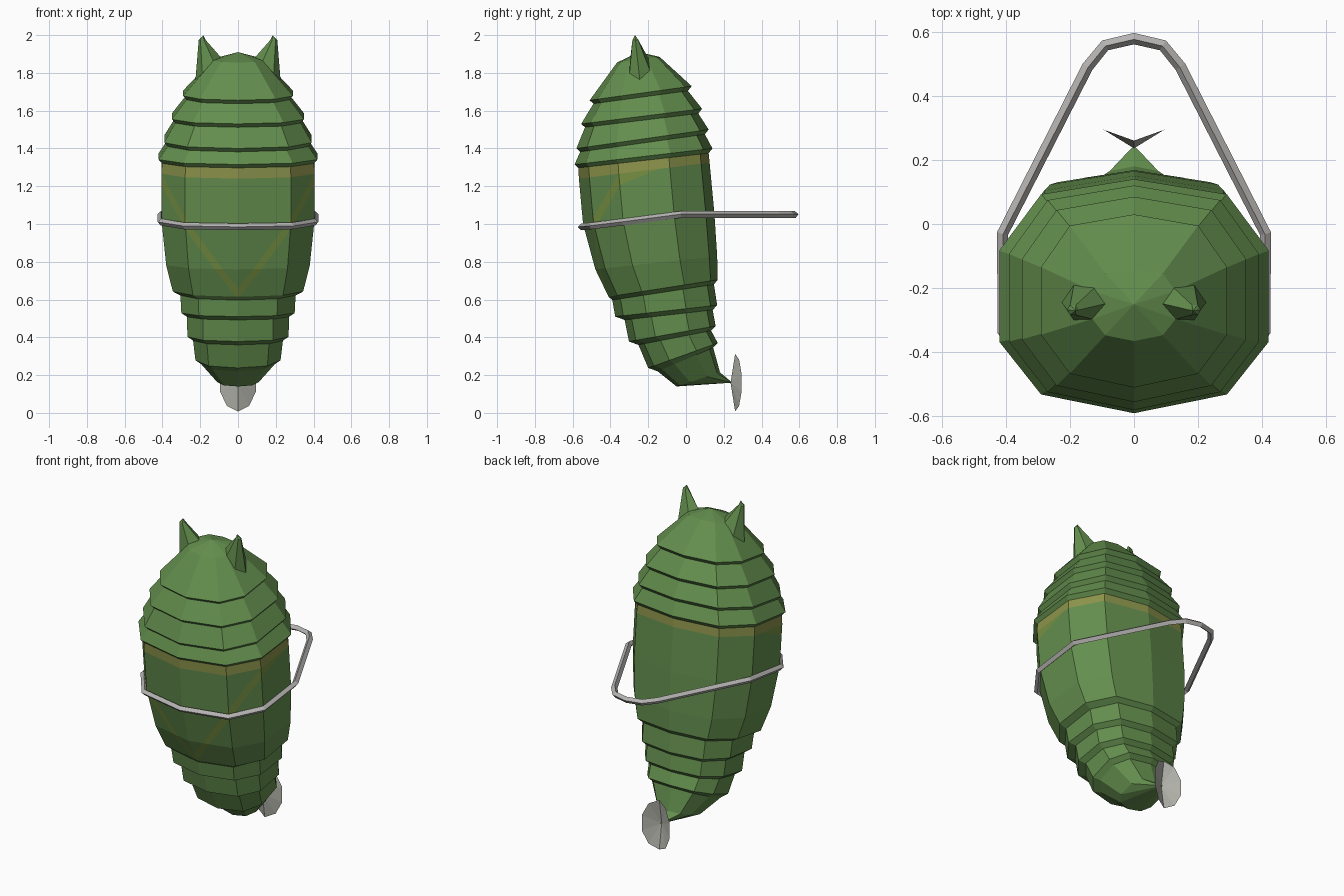
import bpy, bmesh, math
from mathutils import Vector

old = bpy.data.objects.get("Cube")
if old:
    bpy.data.objects.remove(old, do_unlink=True)


def material(name, rgb):
    m = bpy.data.materials.new(name)
    m.use_nodes = True
    m.diffuse_color = (*rgb, 1)
    m.node_tree.nodes["Principled BSDF"].inputs["Base Color"].default_value = (*rgb, 1)
    return m


GREEN = material("shell green", (0.125, 0.27, 0.075))
OLIVE = material("band olive", (0.26, 0.29, 0.07))
LIME = material("stripe lime", (0.18, 0.28, 0.055))
GREY = material("strap grey", (0.47, 0.46, 0.45))
PALE = material("tail disc grey", (0.46, 0.46, 0.42))

# Ten-sided cross-section: (sideways, front to back), right half mirrored
HALF = [(0, -1), (0.69, -0.84), (1, -0.39), (1, 0.39), (0.69, 0.87), (0, 1)]
SECTION = HALF + [(-x, y) for x, y in HALF[-2:0:-1]]


def finish(bm, name, mats):
    bmesh.ops.recalc_face_normals(bm, faces=bm.faces)
    me = bpy.data.meshes.new(name)
    bm.to_mesh(me)
    bm.free()
    for m in mats:
        me.materials.append(m)
    ob = bpy.data.objects.new(name, me)
    bpy.context.collection.objects.link(ob)
    return ob


def bridge(bm, a, b):
    n = len(a)
    return [bm.faces.new((a[i], a[(i + 1) % n], b[(i + 1) % n], b[i])) for i in range(n)]


def fan(bm, ring, tip):
    tip = bm.verts.new(tip)
    for i, v in enumerate(ring):
        bm.faces.new((v, ring[(i + 1) % len(ring)], tip))


def loft(bm, rings):
    """Each ring: front y, front z, back y, back z, half width."""
    loops = []
    for fy, fz, by, bz, w in rings:
        loops.append([bm.verts.new((x * w, (fy + by) / 2 + y * (by - fy) / 2,
                                    (fz + bz) / 2 + y * (bz - fz) / 2)) for x, y in SECTION])
    for a, b in zip(loops, loops[1:]):
        bridge(bm, a, b)
    return loops


def lipped(rings, front, back, side):
    """Follow every ring with a smaller one tucked underneath."""
    out = []
    for fy, fz, by, bz, w in rings:
        out += [(fy, fz, by, bz, w),
                (fy + front, fz - 0.018, by - back, bz - 0.025, w - side)]
    return out


# Overlapping upper shell
bm = bmesh.new()
loops = loft(bm, [(-0.365, 1.855, -0.14, 1.885, 0.13)] + lipped([
    (-0.51, 1.655, 0.03, 1.73, 0.29),
    (-0.555, 1.53, 0.085, 1.61, 0.35),
    (-0.58, 1.40, 0.12, 1.50, 0.39),
    (-0.59, 1.315, 0.14, 1.40, 0.42)], 0.02, 0.02, 0.018))
fan(bm, loops[0], (0, -0.25, 1.91))
finish(bm, "upper_shell", [GREEN])

# Middle wrap with olive band and V stripe cut into its faces
bm = bmesh.new()
loft(bm, [
    (-0.57, 1.297, 0.12, 1.375, 0.402),
    (-0.567, 1.24, 0.125, 1.325, 0.406),
    (-0.545, 1.0, 0.15, 1.06, 0.405),
    (-0.48, 0.76, 0.165, 0.83, 0.38),
    (-0.41, 0.615, 0.168, 0.705, 0.345)])
bm.faces.ensure_lookup_table()
for f in bm.faces[:len(SECTION)]:
    f.material_index = 1
base = Vector((0, -0.42, 0.63))
normals = [Vector((s * 0.8, -0.23, 0.56)).normalized() for s in (-1, 1)]
WIDTH = 0.018
for n in normals:
    for d in (-WIDTH, WIDTH):
        bmesh.ops.bisect_plane(bm, geom=bm.verts[:] + bm.edges[:] + bm.faces[:],
                               plane_co=base + n * d, plane_no=n)
for f in bm.faces:
    c = f.calc_center_median()
    for n in normals:
        if f.material_index == 0 and c.y < -0.1 and c.x * n.x < 0 and abs((c - base).dot(n)) < WIDTH:
            f.material_index = 2
finish(bm, "middle_wrap", [GREEN, OLIVE, LIME])

# Tapering lower segments ending in a tail point
bm = bmesh.new()
loops = loft(bm, lipped([(-0.41, 0.615, 0.168, 0.705, 0.345)], 0.02, 0.02, 0.04) + lipped([
    (-0.375, 0.51, 0.165, 0.57, 0.30),
    (-0.302, 0.378, 0.157, 0.46, 0.268),
    (-0.20, 0.238, 0.168, 0.37, 0.225)], 0.05, 0.024, 0.03)
    + [(-0.05, 0.14, 0.18, 0.215, 0.11)])
fan(bm, loops[-1], (0, 0.245, 0.16))
finish(bm, "lower_segments", [GREEN])

# Pair of horns seated on the sloping head
for side, label in ((1, "left"), (-1, "right")):
    bm = bmesh.new()
    bottom, top = [], []
    for i in range(6):
        c, s = math.cos(i * math.pi / 3), math.sin(i * math.pi / 3)
        bottom.append(bm.verts.new((side * (0.15 + 0.075 * c), -0.245 + 0.065 * s,
                                    1.815 - 0.05 * c + 0.02 * s)))
        top.append(bm.verts.new((side * (0.19 + 0.018 * c), -0.268 + 0.018 * s, 1.975)))
    bridge(bm, bottom, top)
    fan(bm, top, (side * 0.183, -0.27, 2.0))
    bm.faces.new(bottom)
    finish(bm, label + "_horn", [GREEN])

# Folded disc on the tail point
bm = bmesh.new()
rim = []
for i in range(10):
    a = i * math.pi / 5
    rim.append(bm.verts.new((0.1 * math.sin(a), 0.26 + 0.036 * abs(math.sin(a)),
                             0.16 + 0.152 * math.cos(a))))
fan(bm, rim, (0, 0.236, 0.16))
finish(bm, "tail_disc", [PALE])

# Strap hugging the front and looping out behind
half = [(0, -0.555, 0.985), (0.285, -0.50, 0.99), (0.408, -0.335, 1.01), (0.41, -0.03, 1.05),
        (0.145, 0.49, 1.05), (0.09, 0.557, 1.05), (0, 0.578, 1.05)]
path = half + [(-x, y, z) for x, y, z in half[-2:0:-1]]
curve = bpy.data.curves.new("strap", "CURVE")
curve.dimensions = "3D"
curve.bevel_depth = 0.018
curve.bevel_resolution = 0
spline = curve.splines.new("POLY")
spline.points.add(len(path) - 1)
for p, co in zip(spline.points, path):
    p.co = (*co, 1)
spline.use_cyclic_u = True
spline.use_smooth = False
curve.materials.append(GREY)
bpy.context.collection.objects.link(bpy.data.objects.new("strap", curve))
